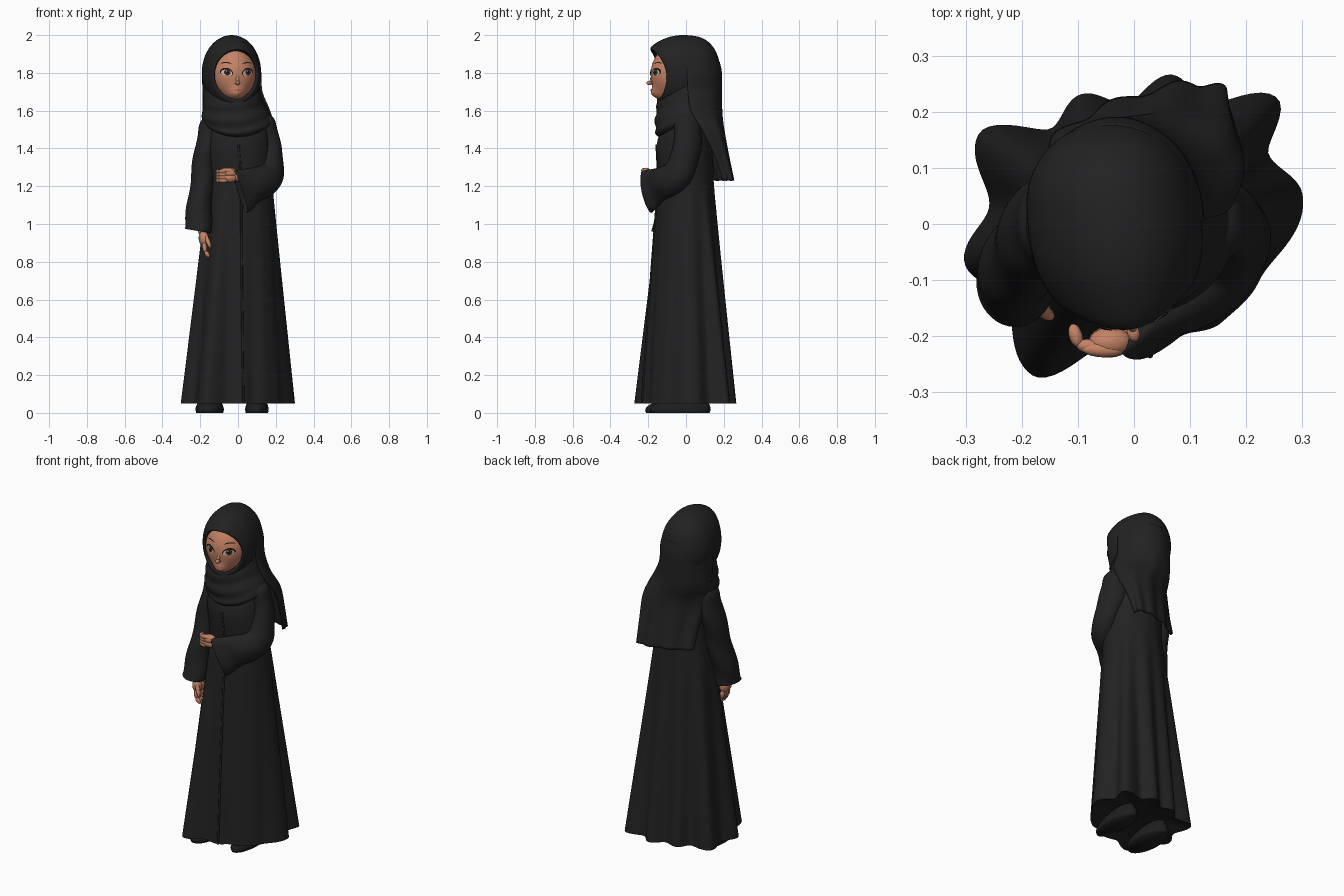
import bpy, bmesh, math
from mathutils import Vector, Matrix

if "Cube" in bpy.data.objects:
    bpy.data.objects.remove(bpy.data.objects["Cube"])

TAU = 2 * math.pi


def material(name, rgb):
    m = bpy.data.materials.new(name)
    m.diffuse_color = (*rgb, 1)
    m.use_nodes = True
    m.node_tree.nodes["Principled BSDF"].inputs["Base Color"].default_value = m.diffuse_color
    return m


CLOTH = material("black cloth", (0.016, 0.016, 0.016))
SHOE = material("shoe black", (0.013, 0.013, 0.013))
SKIN = material("skin", (0.55, 0.225, 0.13))
WHITE = material("eye white", (0.62, 0.52, 0.45))
BROWN = material("iris brown", (0.05, 0.03, 0.015))
DARK = material("lash black", (0.008, 0.006, 0.005))
LIP = material("lip pink", (0.40, 0.12, 0.08))

HEAD = Matrix.Translation((-0.035, 0, 0)) @ Matrix.Rotation(math.radians(10), 4, 'Z')


def finish(name, bm, mat, matrix=None):
    if matrix:
        bmesh.ops.transform(bm, matrix=matrix, verts=bm.verts)
    bmesh.ops.recalc_face_normals(bm, faces=bm.faces)
    for f in bm.faces:
        f.smooth = True
    me = bpy.data.meshes.new(name)
    bm.to_mesh(me)
    bm.free()
    me.materials.append(mat)
    ob = bpy.data.objects.new(name, me)
    bpy.context.collection.objects.link(ob)
    return ob


def ring(c, u, v):
    return [Vector(c), Vector(u), Vector(v)]


def flat(z, cx, cy, rx, ry):
    return ring((cx, cy, z), (rx, 0, 0), (0, ry, 0))


def spline(rings, sub):
    """Smooth (Catmull-Rom) in-between rings."""
    out, n = [], len(rings)
    for i in range(n - 1):
        q = [rings[max(0, min(n - 1, i + k))] for k in (-1, 0, 1, 2)]
        for j in range(sub):
            t = j / sub
            out.append([0.5 * (2 * b + (c - a) * t + (2 * a - 5 * b + 4 * c - d) * t * t
                               + (3 * b - a - 3 * c + d) * t ** 3) for a, b, c, d in zip(*q)])
    return out + [rings[-1]]


def loft(name, rings, mat, seg=64, sub=6, mod=None, arc=TAU, caps=False, matrix=None):
    bm = bmesh.new()
    rows, rs = [], spline(rings, sub)
    closed = arc == TAU
    for i, (c, u, v) in enumerate(rs):
        row = []
        for j in range(seg if closed else seg + 1):
            th = arc * j / seg
            p = c + u * math.cos(th) + v * math.sin(th)
            row.append(bm.verts.new(mod(p, th, i / (len(rs) - 1)) if mod else p))
        rows.append(row)
    for a, b in zip(rows, rows[1:]):
        for j in range(seg):
            k = (j + 1) % len(a)
            bm.faces.new((a[j], a[k], b[k], b[j]))
    if caps:
        bm.faces.new(rows[0])
        bm.faces.new(rows[-1])
    return finish(name, bm, mat, matrix)


def blobs(name, bones, mat, matrix=None):
    """Rounded segments, each from a to b with radius r."""
    bm = bmesh.new()
    for a, b, r in bones:
        a, b = Vector(a), Vector(b)
        d = b - a
        m = (Matrix.Translation((a + b) / 2) @ d.to_track_quat('Z', 'Y').to_matrix().to_4x4()
             @ Matrix.Diagonal((r, r, d.length / 2 + r * 0.6, 1)))
        bmesh.ops.create_uvsphere(bm, u_segments=16, v_segments=12, radius=1, matrix=m)
    return finish(name, bm, mat, matrix)


# Robe: torso rings, skirt spreading into a hem of uneven lobes (angle, radius)
HEM = [(10, .305), (27, .27), (41, .34), (60, .25), (75, .275), (94, .215), (113, .25),
       (130, .225), (150, .32), (173, .26), (193, .31), (210, .265), (236, .325),
       (256, .23), (275, .235), (292, .215), (312, .235), (335, .245), (370, .305)]


def hem_radius(th):
    a = math.degrees(th) % 360
    a += 360 if a < 10 else 0
    for (a0, r0), (a1, r1) in zip(HEM, HEM[1:]):
        if a <= a1:
            return r0 + (r1 - r0) * (0.5 - 0.5 * math.cos(math.pi * (a - a0) / (a1 - a0)))


def skirt(p, th, s):
    t = max(0, min(1, (1.22 - p.z) / 1.17))
    r = hem_radius(th)
    h = Vector((r * math.cos(th), r * math.sin(th), p.z))
    return p.lerp(h, t)


robe_rings = [flat(1.63, -.02, .02, .07, .07), flat(1.58, -.01, .01, .11, .09),
              flat(1.53, 0, 0, .16, .11), flat(1.42, 0, -.01, .172, .145),
              flat(1.22, .01, 0, .17, .147), flat(.8, .01, 0, .17, .147),
              flat(.4, .01, 0, .17, .147), flat(.05, .01, 0, .17, .147)]
loft("robe", robe_rings, CLOTH, seg=180, mod=skirt)


# Underside of the robe, closing the hem with a shallow hollow
def underside(p, th, s):
    r = hem_radius(th) * max(.01, 1 - s)
    return Vector((r * math.cos(th), r * math.sin(th), p.z))


loft("hem_underside", [flat(z, 0, 0, 1, 1) for z in (.05, .075, .09, .1)], CLOTH, seg=180, sub=3, mod=underside)

# Front closing seam that follows the robe
seam = []
for c, u, v in spline(robe_rings[3:], 6):
    th = math.radians(271 + 6 * (1.42 - c.z) / 1.37)
    p = skirt(c + u * math.cos(th) + v * math.sin(th), th, 0)
    seam.append(flat(p.z, p.x, p.y, .006, .007))
loft("front_seam", seam, CLOTH, seg=8, sub=1)


# Sleeves
def wrinkle(p, th, s):
    k = 0.004 * math.sin(26 * s + 2 * math.cos(th)) * math.sin(math.pi * s)
    return p + Vector((math.cos(th), math.sin(th), 0)) * k


hang = [flat(1.575, -.13, .01, .03, .05), flat(1.54, -.143, .005, .055, .075),
        flat(1.46, -.157, 0, .06, .085), flat(1.34, -.178, -.02, .06, .083),
        flat(1.2, -.193, -.05, .063, .08), flat(1.07, -.205, -.08, .069, .08),
        ring((-.212, -.1, .97), (.07, 0, -.01), (0, .08, 0)),
        ring((-.21, -.1, .98), (.062, 0, -.01), (0, .072, 0)),
        ring((-.195, -.09, 1.04), (.03, 0, 0), (0, .035, 0))]
loft("hanging_sleeve", hang, CLOTH, seg=40, mod=wrinkle)
bent = [ring((.125, .01, 1.575), (.03, .01, .01), (-.02, .05, 0)),
        ring((.135, .01, 1.54), (.052, .02, .015), (-.03, .07, 0)),
        ring((.146, .01, 1.47), (.058, .022, .01), (-.033, .07, 0)),
        ring((.16, 0, 1.38), (.066, .03, 0), (-.035, .07, 0)),
        ring((.177, -.03, 1.29), (.055, .04, -.04), (-.04, .065, 0)),
        ring((.148, -.08, 1.235), (.03, .03, -.075), (-.04, .06, 0)),
        ring((.09, -.14, 1.205), (.015, .01, -.092), (-.03, .045, 0)),
        ring((.05, -.175, 1.185), (.025, .01, -.105), (-.02, .035, 0)),
        ring((.015, -.203, 1.172), (.035, .02, -.112), (-.015, .03, 0)),
        ring((.022, -.198, 1.174), (.033, .02, -.104), (-.013, .024, 0)),
        ring((.06, -.168, 1.19), (.01, .01, -.06), (-.01, .018, 0))]
loft("bent_sleeve", bent, CLOTH, seg=40, mod=wrinkle)

# Hands
hand = [((-.2, -.1, 1.03), (-.188, -.115, .95), .026), ((-.183, -.135, .945), (-.178, -.135, .9), .027),
        ((-.183, -.11, .945), (-.178, -.11, .9), .028), ((-.17, -.15, .935), (-.148, -.165, .88), .012)]
for i in range(4):
    y, z = -.15 + .018 * i, .875 - .006 * (1.5 - abs(i - 1.5))
    hand += [((-.18, y, z + .02), (-.173, y, z - .02), .013), ((-.172, y, z - .022), (-.156, y, z - .045), .0115)]
blobs("hanging_hand", hand, SKIN)
hand = [((.015, -.2, 1.245), (-.02, -.205, 1.255), .024), ((-.02, -.21, 1.27), (-.065, -.212, 1.272), .027),
        ((-.02, -.208, 1.247), (-.065, -.21, 1.245), .027), ((-.03, -.226, 1.283), (-.085, -.223, 1.285), .013)]
for i in range(4):
    z = 1.232 + .016 * i
    hand += [((-.06, -.222, z), (-.095, -.216, z - .002), .0135), ((-.1, -.212, z - .002), (-.108, -.185, z - .004), .012)]
blobs("bent_hand", hand, SKIN)

# Shoes
for name, x, y, rx, ry in (("right_shoe", -.15, -.06, .075, .155), ("left_shoe", .1, -.03, .062, .16)):
    loft(name, [flat(0, x, y, rx * .95, ry * .97), flat(.02, x, y, rx, ry), flat(.045, x, y + .01, rx * .9, ry * .9),
                flat(.08, x, y + .04, rx * .6, ry * .6)], SHOE, seg=32, sub=4, caps=True)

# Face: egg shape with a small chin, described by rules so details can follow it
FZ, RY, RZ = 1.79, .118, .152


def face_rx(z):
    return .119 * (1 - .28 * max(0, (FZ - z) / RZ) ** 2)


def chin(x, z):
    return .03 * math.exp(-((z - 1.685) / .03) ** 2 - (x / .045) ** 2)


def face_y(x, z):
    q = 1 - (x / face_rx(z)) ** 2 - ((z - FZ) / RZ) ** 2
    return -.07 - RY * math.sqrt(max(0, q)) - chin(x, z)


egg = []
for k in range(25):
    a = math.pi * (.5 - k / 24)
    z, c = FZ + RZ * math.sin(a), max(.002, math.cos(a))
    egg.append(flat(z, 0, -.07, face_rx(z) * c, -RY * c))
loft("face", egg, SKIN, seg=48, sub=1, mod=lambda p, th, s: p - Vector((0, chin(p.x, p.z), 0)),
     arc=math.pi, matrix=HEAD)
blobs("nose", [((0, -.176, 1.79), (0, -.19, 1.752), .009), ((0, -.19, 1.747), (0, -.206, 1.747), .011),
               ((-.009, -.187, 1.744), (.009, -.187, 1.744), .007)], SKIN, HEAD)


# Thin face details laid on the face; arch bends them, lean tips them
def patch(name, cx, cz, rx, rz, off, mat, arch=0, lean=0):
    def lay(p, th, s):
        dx = p.x - cx
        z = p.z - arch * dx * dx + lean * dx
        return Vector((p.x, face_y(p.x, z) - off, z))
    loft(name, [ring((cx, 0, cz), (rx * k, 0, 0), (0, 0, rz * k)) for k in (.02, .35, .7, 1)],
         mat, seg=24, sub=1, mod=lay, matrix=HEAD)


for side, s in (("right", -1), ("left", 1)):
    x = s * .056
    patch(side + "_lash", x, 1.807, .033, .02, .0015, DARK, 6, s * .12)
    patch(side + "_eye_white", x, 1.802, .028, .0165, .003, WHITE, 5, s * .1)
    patch(side + "_iris", x + .003, 1.803, .0165, .0165, .0045, BROWN)
    patch(side + "_pupil", x + .003, 1.803, .008, .009, .0055, DARK)
    patch(side + "_glint", x - .002, 1.81, .003, .003, .0065, WHITE)
    patch(side + "_brow", x, 1.855, .028, .003, .002, DARK, 9, s * .05)
patch("lips", 0, 1.708, .022, .0055, .004, LIP, -9)


# Head scarf: hood swept from the face opening to the back of the head
def bow(p, th, s):
    return p + Vector((0, .08 * math.cos(th) ** 2 * max(0, 1 - 1.7 * s), 0))


hood = [(-.08, .105, .125, 1.79, 0), (-.14, .107, .127, 1.79, -.015), (-.17, .111, .134, 1.794, -.02),
        (-.155, .126, .16, 1.797, -.008), (-.09, .147, .19, 1.8, 0), (-.01, .154, .2, 1.8, 0),
        (.08, .144, .187, 1.8, 0), (.14, .108, .143, 1.8, 0), (.173, .055, .075, 1.8, 0), (.183, .001, .001, 1.8, 0)]
loft("hood", [ring((0, y, z), (rx, 0, 0), (0, t, rz)) for y, rx, rz, z, t in hood],
     CLOTH, mod=bow, matrix=HEAD)


# Scarf wrapped round the neck, folds hanging in a U at the front
def drape(p, th, s):
    f = max(0, -math.sin(th)) ** 1.5
    k = 1 + .028 * math.sin(27 * s + 1.2 * math.cos(th)) * (.15 + .85 * f) * min(1, 3 * s)
    return Vector((p.x * k, p.y * k, p.z - .08 * f * s))


loft("neck_scarf", [flat(1.75, -.03, .03, .138, .138), flat(1.69, -.03, .015, .152, .158),
                    flat(1.64, -.025, .01, .16, .166), flat(1.595, -.015, .005, .174, .168),
                    flat(1.555, -.005, 0, .186, .163), flat(1.53, 0, 0, .172, .15),
                    flat(1.525, 0, 0, .12, .11)], CLOTH, seg=96, sub=10, mod=drape)


# Scarf tail hanging down the back
def pleat(p, th, s):
    k = .007 * s * s * math.sin(9 * th + 1)
    return p + Vector((math.cos(th) * k, math.sin(th) * k, 0))


tail = loft("scarf_tail", [flat(1.86, -.033, 0, .135, .172), flat(1.8, -.033, .005, .15, .179),
                           flat(1.7, -.03, .01, .153, .174), flat(1.6, -.01, .025, .172, .16),
                           ring((.005, .06, 1.5), (.18, .025, 0), (.03, .132, 0)),
                           ring((.005, .125, 1.36), (.163, .03, 0), (.045, .09, 0)),
                           ring((0, .168, 1.23), (.152, .03, 0), (.06, .072, 0))],
            CLOTH, mod=pleat, arc=math.pi)
solid = tail.modifiers.new("thickness", 'SOLIDIFY')
solid.thickness = .012
solid.offset = 0
